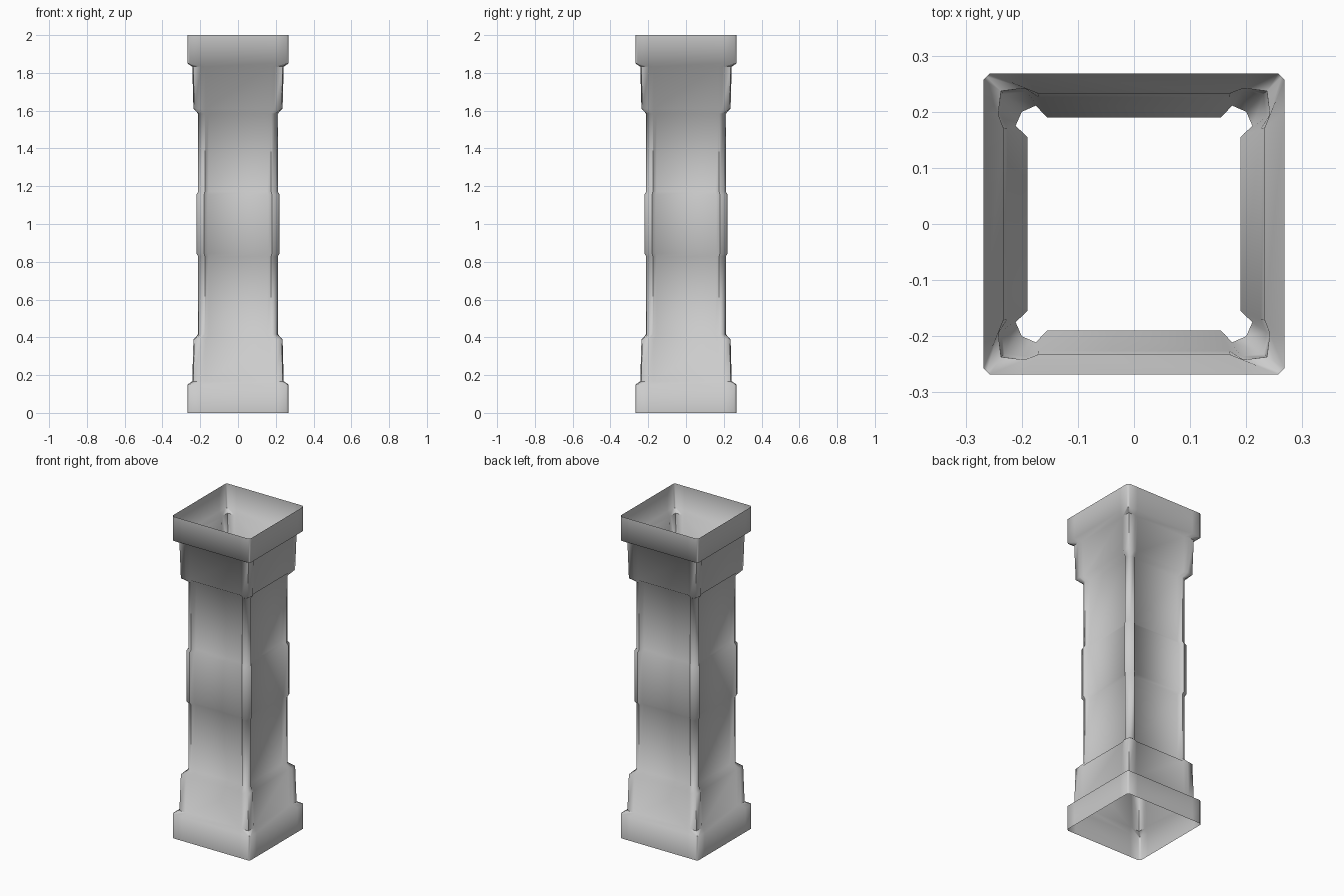
import bpy, bmesh

if "Cube" in bpy.data.objects:
    bpy.data.objects.remove(bpy.data.objects["Cube"])

# Cross-section sizes: panel face, panel half width, rib start, rib face, corner
CAP = (0.268, 0.200, 0.257, 0.268, 0.2625)
BLOCK_WIDE = (0.233, 0.172, 0.195, 0.242, 0.237)
BLOCK_NARROW = (0.226, 0.170, 0.192, 0.236, 0.231)
SHAFT = (0.190, 0.155, 0.175, 0.211, 0.200)
BAND = (0.200, 0.160, 0.180, 0.220, 0.209)

# Lower half of the profile, bottom to middle; the upper half mirrors it
LOWER = [
    (0.0, CAP), (0.15, CAP),
    (0.167, BLOCK_WIDE), (0.39, BLOCK_NARROW),
    (0.416, SHAFT), (0.828, SHAFT),
    (0.845, BAND),
]
LEVELS = LOWER + [(2.0 - z, s) for z, s in reversed(LOWER)]


def section(face, panel, start, rib, corner):
    """Counter-clockwise outline: a square with a rib at each corner."""
    quarter = [(face, panel), (rib, start), (corner, corner),
               (start, rib), (panel, face)]
    points = []
    for _ in range(4):
        points += quarter
        quarter = [(-y, x) for x, y in quarter]
    return points


# Hollow column shell, open at top and bottom
bm = bmesh.new()
rings = [[bm.verts.new((x, y, z)) for x, y in section(*s)] for z, s in LEVELS]
for low, high in zip(rings, rings[1:]):
    n = len(low)
    for i in range(n):
        j = (i + 1) % n
        bm.faces.new((low[i], low[j], high[j], high[i]))

mesh = bpy.data.meshes.new("column_shell")
bm.to_mesh(mesh)
bm.free()
column = bpy.data.objects.new("column_shell", mesh)
bpy.context.collection.objects.link(column)

# Soft shading across ribs and mouldings
bpy.context.view_layer.objects.active = column
column.select_set(True)
bpy.ops.object.shade_smooth_by_angle(angle=1.05)
